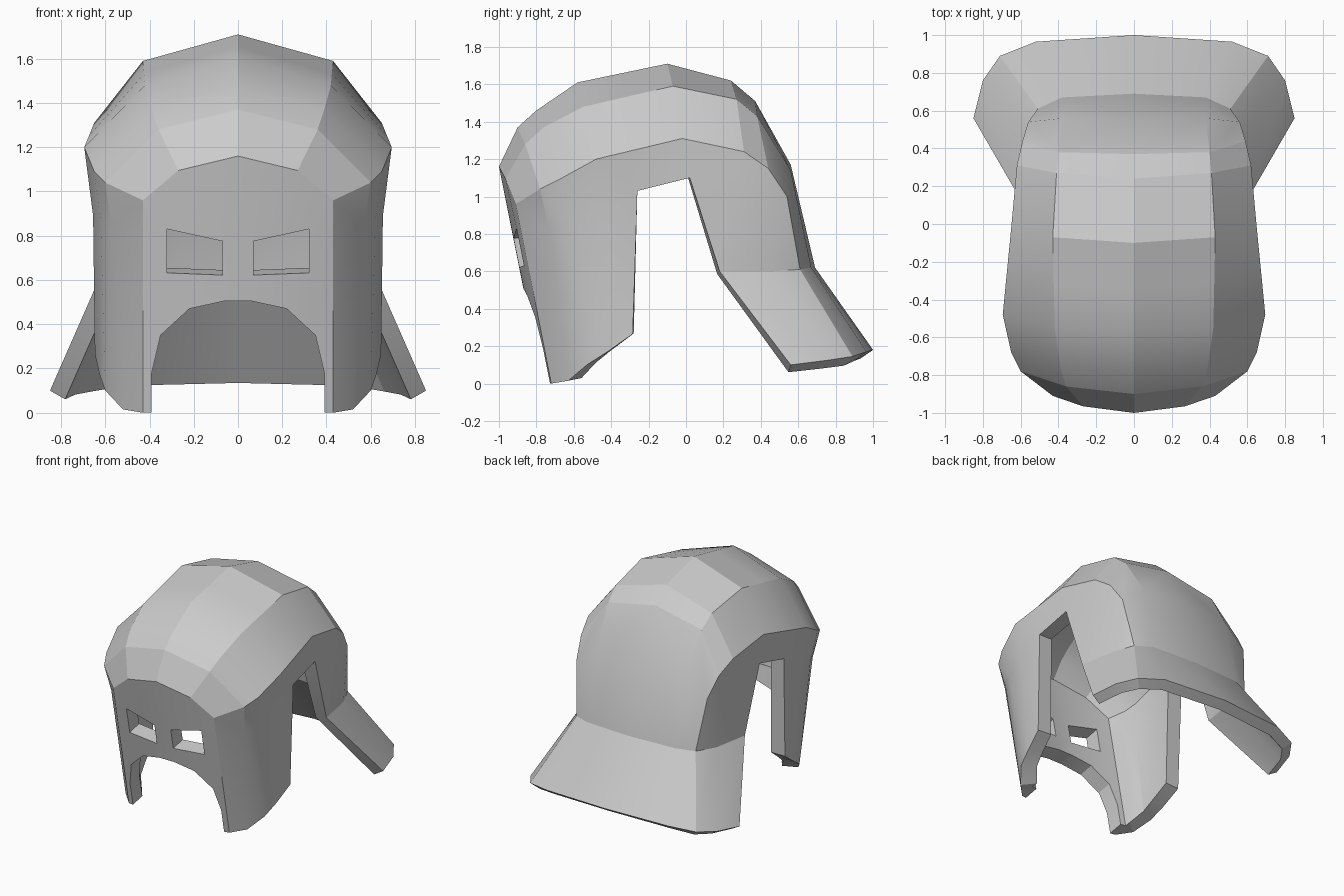
import bpy
import bmesh
import math
from mathutils import Vector

default_cube = bpy.data.objects.get("Cube")
if default_cube:
    bpy.data.objects.remove(default_cube, do_unlink=True)

FRONT_WALL = 0.115
BACK_WALL = 0.08
bm = bmesh.new()


def vert(x, y, z):
    return bm.verts.new((x, y, z))


def verts(points):
    return [vert(*point) for point in points]


def face(*corners):
    return bm.faces.new(corners)


def strip(first, second):
    """Join two rows of vertices with quads."""
    for i in range(len(first) - 1):
        face(first[i], first[i + 1], second[i + 1], second[i])


def between(row, start, end, t):
    """Insert a point on a straight stretch of a rail."""
    row.insert(end, tuple(Vector(row[start]).lerp(Vector(row[end]), t)))


# Dome: three rails running from the brow over the crown to the neck
ridge = [(0, -1, 1.16), (0, -.9, 1.37), (0, -.8, 1.46), (0, -.58, 1.61), (0, -.1, 1.71),
         (0, .24, 1.62), (0, .37, 1.51), (0, .56, 1.17), (0, .69, .62)]
shoulder = [(.27, -.965, 1.095), (.36, -.86, 1.28), (.39, -.76, 1.37), (.42, -.55, 1.48),
            (.43, -.07, 1.59), (.41, .27, 1.52), (.4, .38, 1.43), (.38, .56, 1.14),
            (.38, .67, .62)]
rim = [(.43, -.91, .96), (.6, -.78, 1.04), (.65, -.68, 1.09), (.695, -.48, 1.2),
       (.65, -.02, 1.31), (.62, .31, 1.24), (.59, .44, 1.15), (.56, .54, 1), (.51, .61, .61)]
for rail in (ridge, shoulder, rim):
    between(rail, 3, 4, .47)
ridge, shoulder, rim = verts(ridge), verts(shoulder), verts(rim)
strip(ridge, shoulder)
strip(shoulder, rim)

# Cheek guard: hangs from the front half of the rim, slightly tucked in
tuck = verts([(.43, -.878, .8), (.57, -.735, .84), (.62, -.635, .86), (.655, -.46, .89)])
cheek = verts([(.43, -.72, 0), (.52, -.63, .015), (.6, -.53, .1), (.625, -.42, .17)])
cheek_corner = vert(.647, -.285, .265)
arch_front = vert(.655, -.26, 1.03)
arch_back = vert(.645, .02, 1.1)
strip(rim[:4], tuck)
strip(tuck, cheek)
face(rim[3], rim[4], arch_front, tuck[3])
face(tuck[3], arch_front, cheek_corner, cheek[3])
face(rim[4], rim[5], arch_back, arch_front)

# Side panel behind the ear opening
neck_front = vert(.63, .18, .6)
neck_side = vert(.58, .46, .6)
face(rim[5], rim[6], neck_front, arch_back)
face(rim[6], rim[7], neck_side, neck_front)
face(rim[7], rim[8], neck_side)
face(rim[8], rim[9], neck_side)

# Flared neck guard
neck = [neck_front, neck_side, rim[9], shoulder[9], ridge[9]]
flare = verts([(.85, .56, .1), (.8, .76, .125), (.71, .89, .145), (.52, .965, .17), (0, 1, .18)])
strip(neck, flare)


# Face plate: bowed, leaning back towards the chin
def plate(x, z):
    bow = 1 - (x / .43) ** 2
    return vert(x, -.91 + .2 * (.96 - z) - .05 * bow, z)


brow, brow_mid, brow_corner = ridge[0], shoulder[0], rim[0]
temple, chin = tuck[0], cheek[0]
eye_in_low, eye_in_top = plate(.07, .622), plate(.07, .775)
eye_out_top, eye_out_low = plate(.32, .83), plate(.32, .632)
nose_top, nose_low = plate(0, .775), plate(0, .622)
mouth = [plate(x, z) for x, z in
         [(0, .505), (.06, .505), (.22, .47), (.35, .35), (.39, .18), (.39, 0)]]
face(brow, nose_top, eye_in_top)
face(brow, eye_in_top, eye_out_top, brow_mid)
face(brow_mid, eye_out_top, brow_corner)
face(nose_top, nose_low, eye_in_low, eye_in_top)
face(nose_low, mouth[0], mouth[1], eye_in_low)
face(eye_in_low, mouth[1], mouth[2], eye_out_low)
face(eye_out_low, mouth[2], mouth[3])
face(brow_corner, eye_out_top, temple)
face(eye_out_top, eye_out_low, temple)
face(eye_out_low, mouth[3], temple)
face(temple, mouth[3], mouth[4], chin)
face(mouth[4], mouth[5], chin)

# Make every normal point outwards
bmesh.ops.recalc_face_normals(bm, faces=bm.faces[:])
crown = max(bm.faces, key=lambda f: f.calc_center_median().z)
if crown.normal.z < 0:
    bmesh.ops.reverse_faces(bm, faces=bm.faces[:])

mesh = bpy.data.meshes.new("helmet_shell")
bm.to_mesh(mesh)
bm.free()
helmet = bpy.data.objects.new("helmet_shell", mesh)
bpy.context.collection.objects.link(helmet)

# Plain grey metal
grey = bpy.data.materials.new("plain_grey")
grey.use_nodes = True
colour = (.6, .6, .6, 1)
grey.diffuse_color = colour
grey.node_tree.nodes["Principled BSDF"].inputs["Base Color"].default_value = colour
mesh.materials.append(grey)

# Thicker wall at the front than at the back
wall = helmet.vertex_groups.new(name="wall_depth")
for v in mesh.vertices:
    wall.add([v.index], 1 if v.co.y < .1 else BACK_WALL / FRONT_WALL, "REPLACE")

# Mirror to the other side, then thicken inwards
mirror = helmet.modifiers.new("mirror", "MIRROR")
mirror.use_clip = True
mirror.merge_threshold = .001
solid = helmet.modifiers.new("wall", "SOLIDIFY")
solid.thickness = FRONT_WALL
solid.offset = -1
solid.use_even_offset = True
solid.vertex_group = wall.name

for other in bpy.context.selected_objects:
    other.select_set(False)
helmet.select_set(True)
bpy.context.view_layer.objects.active = helmet
bpy.ops.object.convert(target="MESH")

# Cut the eye and mouth openings straight back through the face plate
shell = helmet.data.vertices
half = len(shell) // 2
for outer, inner in zip(shell[:half], shell[half:]):
    x, y, z = outer.co
    if abs(x) < .44 and y < -.7 and z < 1.17:
        inner.co = outer.co + Vector((0, FRONT_WALL, .2 * FRONT_WALL))
bpy.ops.object.shade_smooth_by_angle(angle=math.radians(20))
